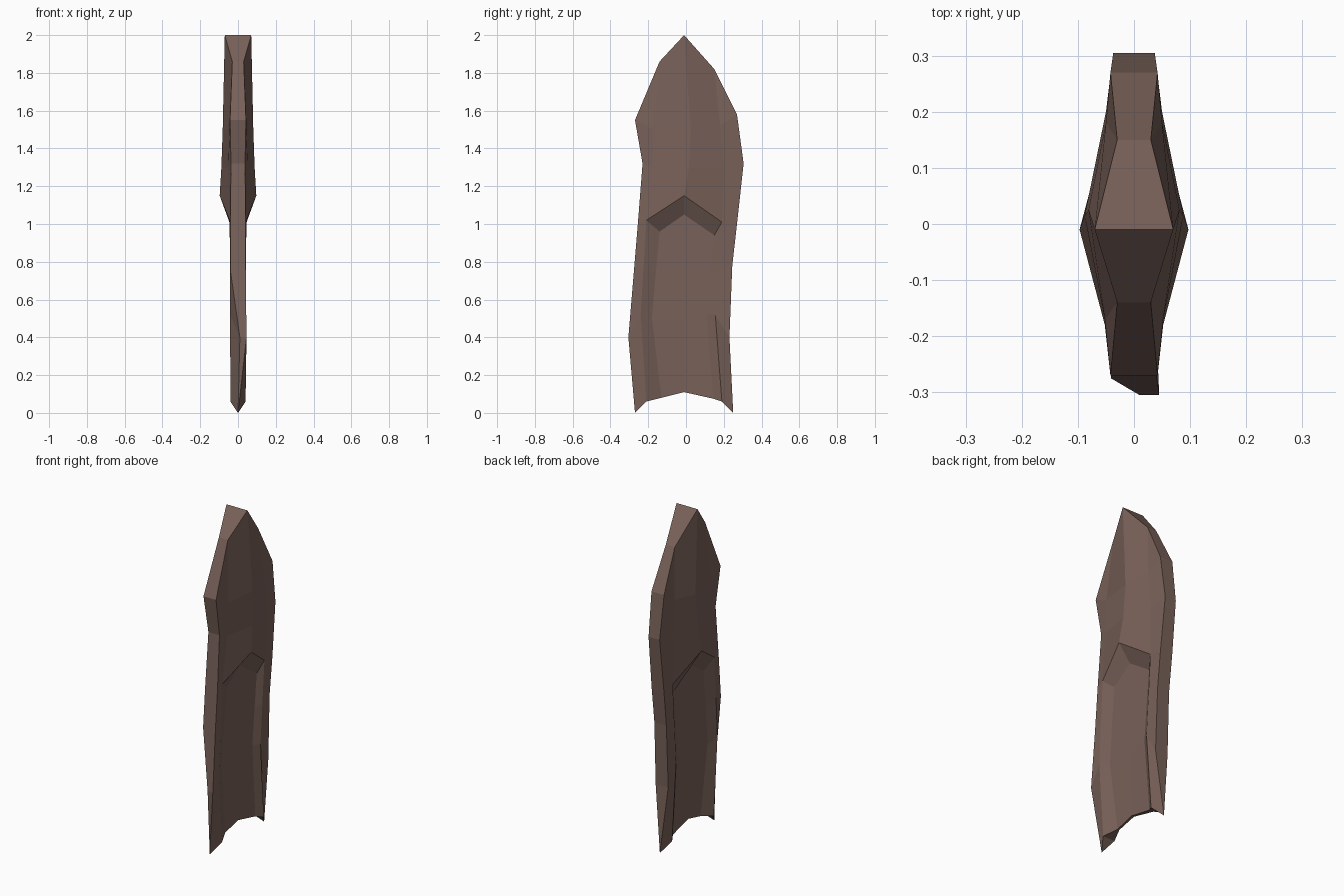
import bpy
import bmesh
from mathutils import Vector

# Remove the default cube only
cube = bpy.data.objects.get("Cube")
if cube:
    bpy.data.objects.remove(cube)

# One flat colour for the whole shard
stone = bpy.data.materials.new("brown stone")
stone.use_nodes = True
stone_colour = (0.19, 0.12, 0.1, 1)
stone.diffuse_color = stone_colour
stone.node_tree.nodes["Principled BSDF"].inputs["Base Color"].default_value = stone_colour

# Profile columns running from the tip down, as (half thickness, y, z)
front_edge = [(.03, -.14, 1.86), (.042, -.27, 1.55), (.037, -.23, 1.32), (.041, -.255, 1),
              (.041, -.275, .76), (.045, -.305, .4), (0, -.27, 0)]
back_edge = [(.03, .15, 1.82), (.042, .27, 1.58), (.037, .305, 1.32), (.041, .27, 1),
             (.04, .245, .78), (.042, .23, .4), (0, .25, 0)]
front_shoulder = [front_edge[0], (.052, -.17, 1.5), (.052, -.18, 1.3), (.044, -.21, 1.02),
                  (.043, -.225, .77), (.042, -.24, .52), (.04, -.21, .06)]
back_shoulder = [back_edge[0], (.05, .18, 1.52), (.05, .2, 1.3), (.044, .19, 1.01),
                 (.043, .172, .76), (.042, .155, .52), (.04, .19, .06)]
ridge = [(.07, -.01, 2), (.081, .025, 1.5), (.088, .015, 1.3), (.097, -.01, 1.15)]

# Columns of the sunken panel
front_floor = [(.02, -.14, .96), (.02, -.16, .74), (.018, -.18, .5), (.006, -.13, .08)]
middle_floor = [(.02, -.01, 1.05), (.02, -.01, .76), (.018, -.01, .5), (.008, -.01, .11)]
back_floor = [(.02, .15, .94), (.02, .13, .74), (.019, .11, .52), (.014, .145, .075)]


def place(point, side):
    """Put a profile point on one side; the heel of the front edge is chipped."""
    x, y, z = point
    if side < 0 and point == front_edge[5]:
        return Vector((.01, y, z))
    return Vector((side * x, y, z))


def add_face(bm, points):
    """Add a face, dropping repeated corners."""
    corners = []
    for p in points:
        if all((p - q).length > 1e-5 for q in corners):
            corners.append(p)
    if len(corners) > 2:
        bm.faces.new([bm.verts.new(p) for p in corners])


def skin(bm, first, second):
    """Bridge two equally long rows of points with flat panels."""
    for i in range(len(first) - 1):
        add_face(bm, [first[i], first[i + 1], second[i + 1], second[i]])


def row(points, side):
    return [place(p, side) for p in points]


bm = bmesh.new()

# Broad faces: upper blade, rails, panel walls and floor on both sides
upper_rim = [front_shoulder[3], ridge[3], back_shoulder[3]]
panel_top = [front_floor[0], middle_floor[0], back_floor[0]]
strips = [
    (front_edge, front_shoulder),
    (front_shoulder[:4], ridge),
    (ridge, back_shoulder[:4]),
    (back_shoulder, back_edge),
    (upper_rim, panel_top),
    (front_shoulder[3:], front_floor),
    (front_floor, middle_floor),
    (middle_floor, back_floor),
    (back_floor, back_shoulder[3:]),
]
for side in (1, -1):
    for a, b in strips:
        skin(bm, row(a, side), row(b, side))

# Narrow outer edges and the notched underside join the two sides
underside = [column[-1] for column in (front_edge, front_shoulder, front_floor, middle_floor,
                                       back_floor, back_shoulder, back_edge)]
for border in (ridge[:1] + front_edge, ridge[:1] + back_edge, underside):
    skin(bm, row(border, 1), row(border, -1))

bmesh.ops.remove_doubles(bm, verts=bm.verts[:], dist=1e-4)
bmesh.ops.recalc_face_normals(bm, faces=bm.faces[:])
mesh = bpy.data.meshes.new("stone_blade")
bm.to_mesh(mesh)
bm.free()
mesh.materials.append(stone)
blade = bpy.data.objects.new("stone_blade", mesh)
bpy.context.collection.objects.link(blade)
